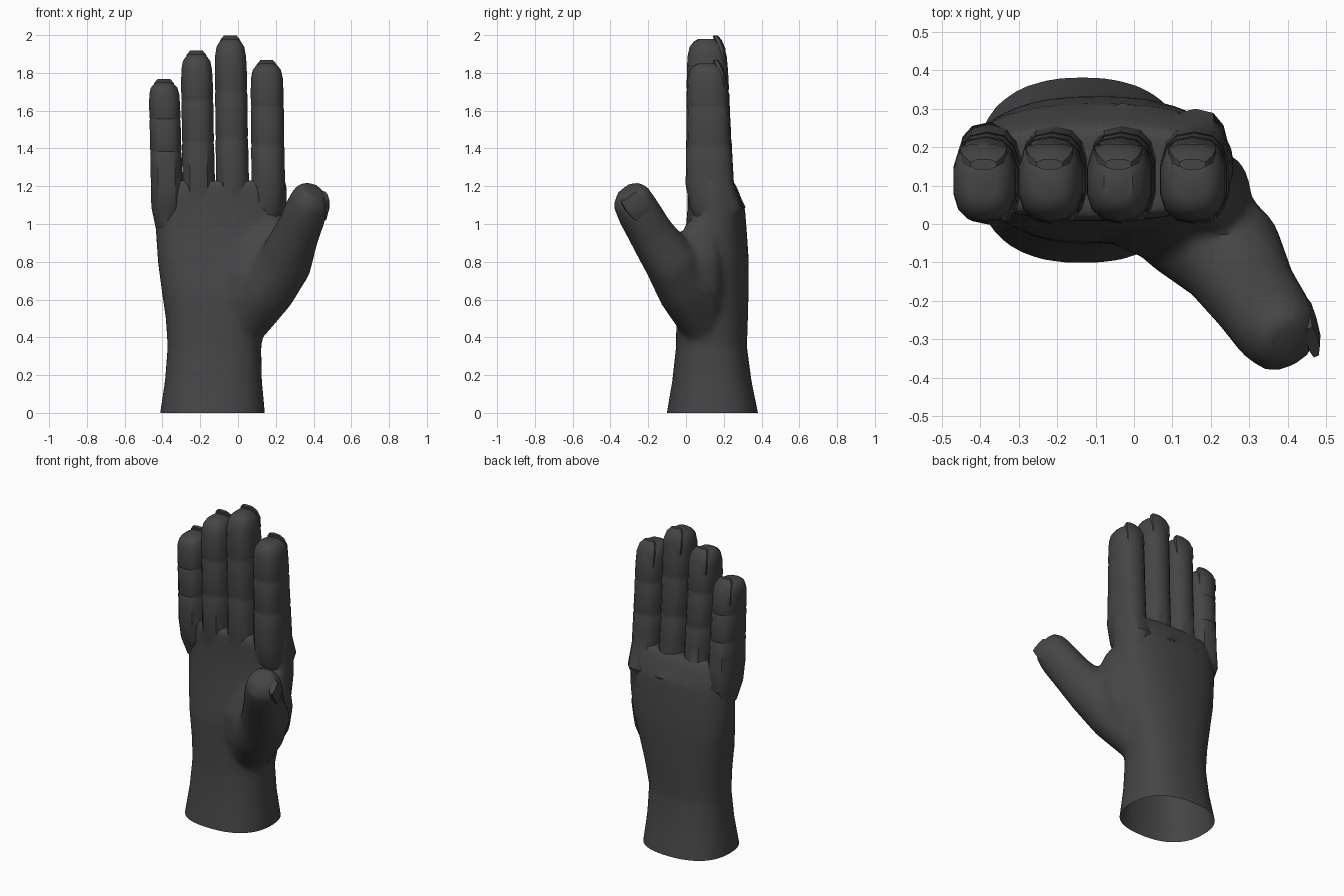
import bpy, bmesh, math
from mathutils import Vector

skin = bpy.data.materials.new("dark_skin")
skin.diffuse_color = (0.06, 0.06, 0.063, 1)


def loft(name, sections, sides=14, axis=(0, 0, 1), side=(1, 0, 0), power=2.4):
    """Closed tube through (x, y, z, half_width, half_depth) sections."""
    t = Vector(axis).normalized()
    u = Vector(side)
    u = (u - t * u.dot(t)).normalized()
    v = t.cross(u)
    bm = bmesh.new()
    rings = []
    for x, y, z, rx, ry in sections:
        ring = []
        for i in range(sides):
            a = math.tau * (i + 0.5) / sides
            c, s = math.cos(a), math.sin(a)
            c = math.copysign(abs(c) ** (2 / power), c)
            s = math.copysign(abs(s) ** (2 / power), s)
            ring.append(bm.verts.new(Vector((x, y, z)) + u * rx * c + v * ry * s))
        rings.append(ring)
    for a, b in zip(rings, rings[1:]):
        for i in range(sides):
            j = (i + 1) % sides
            bm.faces.new((a[i], a[j], b[j], b[i]))
    bm.faces.new(rings[0][::-1])
    bm.faces.new(rings[-1])
    bmesh.ops.recalc_face_normals(bm, faces=bm.faces[:])
    me = bpy.data.meshes.new(name)
    bm.to_mesh(me)
    bm.free()
    me.materials.append(skin)
    ob = bpy.data.objects.new(name, me)
    bpy.context.collection.objects.link(ob)
    return ob


def activate(*obs):
    bpy.ops.object.select_all(action='DESELECT')
    for o in obs:
        o.select_set(True)
    bpy.context.view_layer.objects.active = obs[0]


def modify(ob, kind, **settings):
    activate(ob)
    m = ob.modifiers.new(kind.lower(), kind)
    for k, val in settings.items():
        setattr(m, k, val)
    bpy.ops.object.modifier_apply(modifier=m.name)


# Wrist and palm
hand = loft("hand", [
    (-0.135, 0.14, -0.12, 0.285, 0.26), (-0.135, 0.14, 0.0, 0.278, 0.242),
    (-0.13, 0.137, 0.17, 0.257, 0.21), (-0.125, 0.135, 0.35, 0.248, 0.188),
    (-0.115, 0.138, 0.5, 0.268, 0.19), (-0.105, 0.142, 0.65, 0.30, 0.19),
    (-0.095, 0.155, 0.8, 0.33, 0.178), (-0.09, 0.16, 0.95, 0.345, 0.163),
    (-0.09, 0.16, 1.08, 0.35, 0.153), (-0.095, 0.142, 1.18, 0.355, 0.135),
    (-0.097, 0.135, 1.23, 0.35, 0.115)], sides=32)

# Thumb
thumb_axis = (0.4, -0.5, 0.8)
nail_side = (0.85, 0.35, -0.2)
thumb = loft("thumb", [
    (0.00, 0.13, 0.40, 0.09, 0.09), (0.05, 0.08, 0.50, 0.13, 0.13),
    (0.15, 0.0, 0.65, 0.15, 0.15), (0.25, -0.08, 0.80, 0.142, 0.142),
    (0.312, -0.185, 0.95, 0.118, 0.12), (0.36, -0.255, 1.07, 0.112, 0.114),
    (0.387, -0.292, 1.14, 0.10, 0.105), (0.398, -0.31, 1.185, 0.06, 0.065)],
    sides=20, axis=thumb_axis, side=nail_side, power=2.2)

# Fleshy thumb base on the palm side
thumb_base = loft("thumb_base", [
    (0.02, 0.08, 0.46, 0.09, 0.10), (0.05, 0.04, 0.58, 0.16, 0.12),
    (0.09, 0.025, 0.74, 0.19, 0.12), (0.13, 0.04, 0.89, 0.15, 0.09),
    (0.14, 0.07, 1.0, 0.10, 0.06)], sides=18, power=2.0)

# Web between thumb and palm
web = loft("web", [
    (0.15, 0.08, 0.52, 0.05, 0.09), (0.19, 0.06, 0.65, 0.09, 0.13),
    (0.22, 0.045, 0.80, 0.09, 0.14), (0.21, 0.07, 0.92, 0.07, 0.11),
    (0.195, 0.10, 1.02, 0.06, 0.09)], sides=16)

# Blend palm, thumb and web into one skin
activate(hand, thumb, thumb_base, web)
bpy.ops.object.join()
modify(hand, 'REMESH', mode='VOXEL', voxel_size=0.018)
modify(hand, 'SMOOTH', factor=0.5, iterations=6)
modify(hand, 'DECIMATE', ratio=0.2)

# Fingers: base x, tip x, tip z, half width, knuckle depth
fingers = {
    "little": (-0.377, -0.392, 1.75, 0.086, 0.265),
    "ring": (-0.208, -0.22, 1.90, 0.088, 0.305),
    "middle": (-0.029, -0.041, 1.98, 0.089, 0.315),
    "index": (0.160, 0.152, 1.85, 0.091, 0.30),
}
# Finger profile: height fraction, width scale (dips are joint creases)
profile = [(0.0, 1.0), (0.15, 0.99), (0.30, 0.985), (0.32, 0.95), (0.34, 0.98),
           (0.48, 0.97), (0.62, 0.98), (0.64, 0.945), (0.66, 0.975), (0.78, 0.97),
           (0.88, 0.94), (0.945, 0.84), (0.98, 0.65), (1.0, 0.42)]
nails = []
for name, (x0, x1, tip, r, back) in fingers.items():
    sec = [(x0, back / 2 + 0.01, 0.98, r * 0.7, back / 2 - 0.06),
           (x0, back / 2 + 0.01, 1.09, r * 0.97, back / 2 - 0.01)]
    for f, s in profile:
        ry = (0.128 - 0.02 * f) * s
        cy = 0.126 - 0.016 * f
        sec.append((x0 + (x1 - x0) * f, cy, 1.21 + (tip - 1.21) * f, r * s, ry))
    digit = loft(name + "_finger", sec, power=2.6)
    modify(hand, 'BOOLEAN', operation='UNION', solver='EXACT', object=digit)
    bpy.data.objects.remove(digit)
    # Nail on the back of the fingertip
    nails.append(loft(name + "_nail", [
        (x1, 0.190, tip - 0.15, 0.05, 0.012), (x1, 0.194, tip - 0.12, 0.066, 0.02),
        (x1, 0.186, tip - 0.05, 0.066, 0.024), (x1, 0.168, tip - 0.005, 0.056, 0.022),
        (x1, 0.155, tip + 0.018, 0.036, 0.014)], sides=8))

# Thumb nail
nails.append(loft("thumb_nail", [
    (0.43, -0.215, 1.03, 0.012, 0.045), (0.45, -0.235, 1.06, 0.02, 0.06),
    (0.460, -0.275, 1.11, 0.024, 0.062), (0.466, -0.308, 1.145, 0.016, 0.05)],
    sides=8, axis=thumb_axis, side=nail_side))

# Cut the wrist open at the ground
bm = bmesh.new()
bm.from_mesh(hand.data)
bmesh.ops.bisect_plane(bm, geom=bm.verts[:] + bm.edges[:] + bm.faces[:],
                       plane_co=(0, 0, 0), plane_no=(0, 0, 1), clear_inner=True)
bm.to_mesh(hand.data)
bm.free()

activate(hand, *nails)
bpy.ops.object.shade_smooth_by_angle(angle=math.radians(35))
